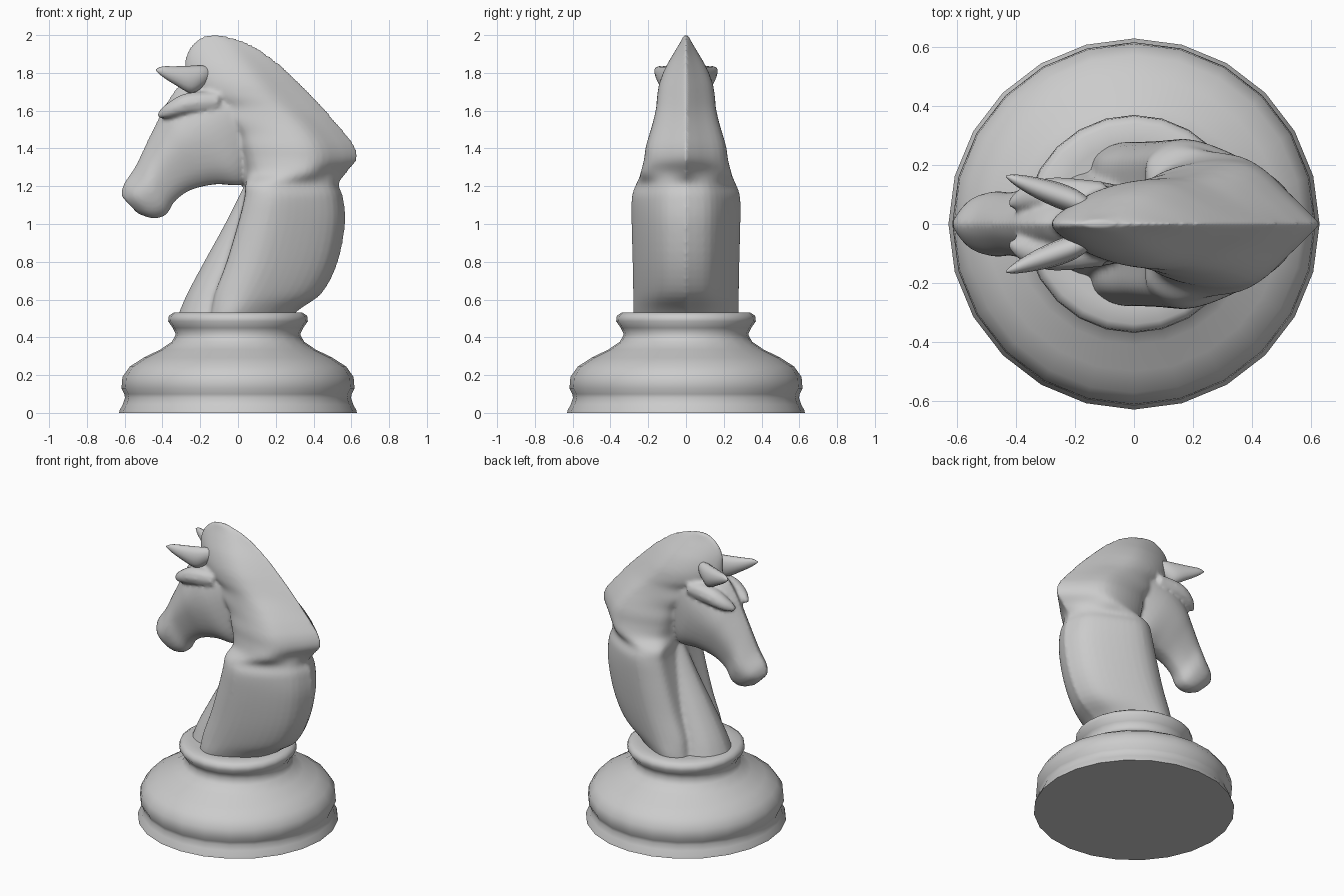
import bpy, bmesh, math
from mathutils import Vector

if "Cube" in bpy.data.objects:
    bpy.data.objects.remove(bpy.data.objects["Cube"])

grey = bpy.data.materials.new("plain_grey")
grey.use_nodes = True
grey.diffuse_color = (0.6, 0.6, 0.6, 1)
grey.node_tree.nodes["Principled BSDF"].inputs["Base Color"].default_value = (0.6, 0.6, 0.6, 1)


def spline(points, steps):
    """Smooth curve passing through all the given vectors."""
    out = []
    for i in range(len(points) - 1):
        p1, p2 = points[i], points[i + 1]
        p0, p3 = points[max(i - 1, 0)], points[min(i + 2, len(points) - 1)]
        for k in range(steps):
            t = k / steps
            m1, m2 = (p2 - p0) / 2, (p3 - p1) / 2
            out.append(p1 * (2 * t**3 - 3 * t**2 + 1) + m1 * (t**3 - 2 * t**2 + t)
                       + p2 * (3 * t**2 - 2 * t**3) + m2 * (t**3 - t**2))
    return out + [points[-1]]


def section(a, b, width, shape):
    """Mirrored ring from point a to point b in the y = 0 plane."""
    a, b = Vector((a[0], 0, a[1])), Vector((b[0], 0, b[1]))
    half = spline([Vector(s) for s in shape], 4)
    side = [a.lerp(b, t) + Vector((0, max(s, 0) * width, 0)) for t, s in half]
    return side + [Vector((p.x, -p.y, p.z)) for p in side[-2:0:-1]]


def loft(bm, rings, steps=4):
    """Skin smoothly through rings and close both ends."""
    tracks = [spline(list(track), steps) for track in zip(*rings)]
    rows = [[bm.verts.new(p) for p in row] for row in zip(*tracks)]
    n = len(rows[0])
    for low, high in zip(rows, rows[1:]):
        for i in range(n):
            j = (i + 1) % n
            bm.faces.new((low[i], low[j], high[j], high[i]))
    bm.faces.new(rows[0][::-1])
    bm.faces.new(rows[-1])


def finish(name, bm):
    bmesh.ops.recalc_face_normals(bm, faces=bm.faces)
    mesh = bpy.data.meshes.new(name)
    bm.to_mesh(mesh)
    bm.free()
    mesh.materials.append(grey)
    obj = bpy.data.objects.new(name, mesh)
    bpy.context.collection.objects.link(obj)
    bpy.ops.object.select_all(action="DESELECT")
    obj.select_set(True)
    bpy.context.view_layer.objects.active = obj
    bpy.ops.object.shade_smooth_by_angle(angle=math.radians(60))
    return obj


# Turned pedestal with foot groove, shoulder, waist and collar
bm = bmesh.new()
profile = [(0, 0), (0.63, 0), (0.626, 0.015), (0.61, 0.045), (0.598, 0.08), (0.602, 0.1),
           (0.617, 0.13), (0.612, 0.19), (0.573, 0.245), (0.5, 0.292), (0.41, 0.336),
           (0.35, 0.377), (0.329, 0.415), (0.345, 0.45), (0.37, 0.485), (0.366, 0.514),
           (0.34, 0.532), (0.28, 0.53), (0, 0.53)]
verts = [bm.verts.new((r, 0, z)) for r, z in profile]
edges = [bm.edges.new(pair) for pair in zip(verts, verts[1:])]
bmesh.ops.spin(bm, geom=verts + edges, axis=(0, 0, 1), cent=(0, 0, 0),
               angle=math.tau, steps=24, use_merge=True)
bmesh.ops.remove_doubles(bm, verts=bm.verts, dist=0.0005)
finish("pedestal", bm)

# Neck, mane and crest, as level sections: height, front, back, half width
bust = bmesh.new()
neck_shape = [(0, 0), (0, 0.45), (0.03, 0.82), (0.27, 1), (0.6, 0.8), (0.89, 0.45), (1, 0)]
mane_shape = [(0, 0), (0.02, 0.4), (0.12, 0.78), (0.38, 0.99), (0.64, 0.92), (0.85, 0.42), (1, 0)]
crest_shape = [(0, 0), (0.05, 0.3), (0.22, 0.75), (0.43, 0.98), (0.64, 0.92), (0.85, 0.42), (1, 0)]
neck = [(0.5, -0.15, 0.27, 0.275), (0.55, -0.14, 0.33, 0.28), (0.64, -0.12, 0.45, 0.28),
        (0.8, -0.06, 0.53, 0.283), (1, 0, 0.568, 0.288), (1.14, 0.035, 0.558, 0.287),
        (1.21, 0.04, 0.535, 0.265)]
mane = [(1.27, 0.035, 0.575, 0.24), (1.34, 0.02, 0.63, 0.222), (1.41, 0, 0.62, 0.212),
        (1.48, -0.02, 0.57, 0.192), (1.55, -0.08, 0.51, 0.172)]
crest = [(1.62, -0.18, 0.45, 0.158), (1.68, -0.25, 0.395, 0.153), (1.75, -0.275, 0.325, 0.14),
         (1.83, -0.283, 0.24, 0.108), (1.9, -0.272, 0.15, 0.068), (1.96, -0.235, 0.05, 0.032),
         (2.0, -0.17, -0.08, 0.012)]
loft(bust, [section((f, z), (b, z), w, shape)
            for rows, shape in ((neck, neck_shape), (mane, mane_shape), (crest, crest_shape))
            for z, f, b, w in rows])

# Head, sections from poll to muzzle: top point, bottom point, half width
head_shape = [(0, 0), (0.08, 0.4), (0.28, 0.88), (0.5, 1), (0.8, 0.78), (0.97, 0.4), (1, 0)]
head = [((-0.08, 1.82), (0.08, 1.3), 0.12), ((-0.28, 1.76), (0.02, 1.21), 0.145),
        ((-0.38, 1.64), (-0.12, 1.21), 0.142), ((-0.435, 1.53), (-0.25, 1.18), 0.122),
        ((-0.49, 1.42), (-0.335, 1.12), 0.107), ((-0.548, 1.3), (-0.38, 1.05), 0.11),
        ((-0.605, 1.215), (-0.45, 1.03), 0.09), ((-0.62, 1.15), (-0.53, 1.055), 0.04)]
loft(bust, [section(a, b, w, head_shape) for a, b, w in head])

# Breast ridge standing in front of the neck
breast_shape = [(0, 0), (0.05, 0.35), (0.2, 0.75), (0.5, 1), (1, 0.9), (1, 0)]
breast = [(0.5, -0.325, 0, 0.18), (0.62, -0.275, 0, 0.155), (0.8, -0.18, 0.08, 0.13),
          (1, -0.07, 0.15, 0.1), (1.2, 0.03, 0.2, 0.07)]
loft(bust, [section((f, z), (b, z), w, breast_shape) for z, f, b, w in breast])

# Brow shelves over the eyes, running forward to the nose
for side in (-1, 1):
    rings = []
    for x, y, z, r in ((-0.425, 0.07, 1.575, 0.016), (-0.37, 0.092, 1.602, 0.042),
                       (-0.27, 0.1, 1.635, 0.06), (-0.1, 0.09, 1.65, 0.055)):
        rings.append([Vector((x, side * y + r * math.cos(a), z + r * math.sin(a)))
                      for a in (math.tau * i / 10 for i in range(10))])
    loft(bust, rings)

# Blend the sculpted parts into one skin
horse = finish("horse_bust", bust)
remesh = horse.modifiers.new("blend", "REMESH")
remesh.mode = "VOXEL"
remesh.voxel_size = 0.012
remesh.use_smooth_shade = True
soften = horse.modifiers.new("soften", "SMOOTH")
soften.factor = 0.5
soften.iterations = 4

# Pointed ears: centre, half width, half height
ear = [((-0.13, 0.05, 1.8), 0.015, 0.02), ((-0.18, 0.07, 1.785), 0.038, 0.053),
       ((-0.245, 0.093, 1.765), 0.045, 0.073), ((-0.33, 0.122, 1.785), 0.036, 0.05),
       ((-0.4, 0.148, 1.807), 0.02, 0.027), ((-0.435, 0.162, 1.815), 0.003, 0.004)]
for name, side in (("ear_front_side", -1), ("ear_rear_side", 1)):
    bm = bmesh.new()
    loft(bm, [[Vector((x, side * y + w * math.cos(a), z + h * math.sin(a)))
               for a in (math.tau * i / 12 for i in range(12))]
              for (x, y, z), w, h in ear])
    finish(name, bm)
